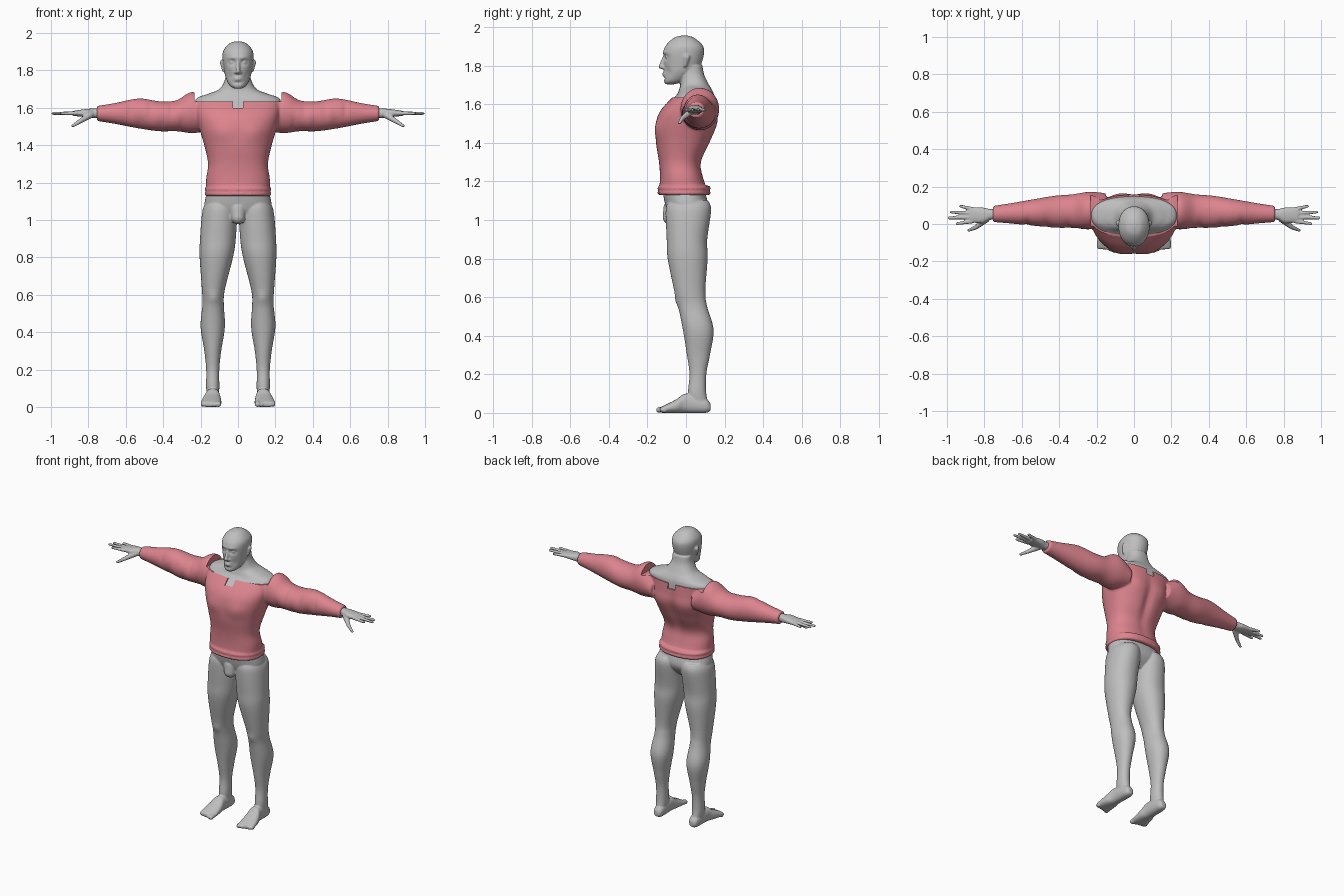
import bpy, bmesh, math
from mathutils import Vector

old_cube = bpy.data.objects.get("Cube")
if old_cube:
    bpy.data.objects.remove(old_cube, do_unlink=True)

BOTH = (1, -1)


def make_material(name, colour):
    material = bpy.data.materials.new(name)
    material.use_nodes = True
    material.diffuse_color = (*colour, 1)
    shader = next(n for n in material.node_tree.nodes if n.type == 'BSDF_PRINCIPLED')
    shader.inputs["Base Color"].default_value = (*colour, 1)
    return material


def smooth_rings(rings, steps):
    """Ease from ring to ring with a Hermite curve through all of them."""
    rings = [Vector(ring) for ring in rings]
    last = len(rings) - 1
    slopes = [(rings[min(i + 1, last)] - rings[max(i - 1, 0)]) / 2 for i in range(last + 1)]
    result = []
    for i in range(last):
        for step in range(steps):
            t = step / steps
            ease = t * t * (3 - 2 * t)
            result.append(rings[i].lerp(rings[i + 1], ease)
                          + slopes[i] * t * (1 - t) ** 2 - slopes[i + 1] * t * t * (1 - t))
    return result + [rings[last]]


def place(axis, along, a, b):
    return Vector({'x': (along, a, b), 'y': (a, along, b), 'z': (a, b, along)}[axis])


def sculpt(point, dents):
    """Push a point along y by soft dents, each mirrored across the middle."""
    shift = 0
    for centre, size, depth in dents:
        offset = (abs(point.x) - centre[0], point.y - centre[1], point.z - centre[2])
        shift += depth * math.exp(-sum((o / s) ** 2 for o, s in zip(offset, size)))
    return point + Vector((0, shift, 0))


def power(value, exponent):
    return math.copysign(abs(value) ** exponent, value)


def loft(bm, rings, axis='z', boxy=0.85, segments=64, steps=6, dents=(), sides=(1,)):
    """Skin over rings of (position, a_min, a_max, b_min, b_max)."""
    for side in sides:
        loops = []
        for along, a_min, a_max, b_min, b_max in smooth_rings(rings, steps):
            loop = []
            for k in range(segments):
                angle = math.tau * k / segments
                u, v = power(math.cos(angle), boxy), power(math.sin(angle), boxy)
                point = place(axis, along, (a_min + a_max + (a_max - a_min) * u) / 2,
                              (b_min + b_max + (b_max - b_min) * v) / 2)
                point = sculpt(point, dents)
                point.x *= side
                loop.append(bm.verts.new(point))
            loops.append(loop)
        for low, high in zip(loops, loops[1:]):
            for k in range(segments):
                bm.faces.new((low[k - 1], low[k], high[k], high[k - 1]))
        bm.faces.new(loops[0])
        bm.faces.new(loops[-1])


def symmetric(rings):
    """Expand (height, half_width, front, back) to a full ring."""
    return [(z, -width, width, front, back) for z, width, front, back in rings]


def capsule(bm, start, end, start_radius, end_radius, sides=BOTH):
    """Tapered rounded rod, made as the hull of two balls."""
    for side in sides:
        points = []
        for centre, radius in ((start, start_radius), (end, end_radius)):
            ball = bmesh.new()
            bmesh.ops.create_icosphere(ball, subdivisions=3, radius=radius)
            for vert in ball.verts:
                point = vert.co + Vector(centre)
                point.x *= side
                points.append(bm.verts.new(point))
            ball.free()
        hull = bmesh.ops.convex_hull(bm, input=points)
        spare = {item for item in hull["geom_interior"] + hull["geom_unused"]
                 if isinstance(item, bmesh.types.BMVert)}
        bmesh.ops.delete(bm, geom=list(spare), context='VERTS')


def make_object(name, bm):
    bmesh.ops.recalc_face_normals(bm, faces=bm.faces)
    mesh = bpy.data.meshes.new(name)
    bm.to_mesh(mesh)
    bm.free()
    obj = bpy.data.objects.new(name, mesh)
    bpy.context.collection.objects.link(obj)
    return obj


def fuse(obj, voxel, material, cutter=None):
    """Melt overlapping parts together, cut them, and keep the result."""
    remesh = obj.modifiers.new("fuse", 'REMESH')
    remesh.mode, remesh.voxel_size = 'VOXEL', voxel
    soften = obj.modifiers.new("soften", 'SMOOTH')
    soften.iterations = 3
    if cutter:
        cut = obj.modifiers.new("cut", 'BOOLEAN')
        cut.operation, cut.object, cut.solver = 'DIFFERENCE', cutter, 'EXACT'
    bpy.context.view_layer.update()
    depsgraph = bpy.context.evaluated_depsgraph_get()
    mesh = bpy.data.meshes.new_from_object(obj.evaluated_get(depsgraph))
    obj.modifiers.clear()
    obj.data = mesh
    mesh.materials.clear()
    mesh.materials.append(material)
    bpy.ops.object.select_all(action='DESELECT')
    bpy.context.view_layer.objects.active = obj
    obj.select_set(True)
    bpy.ops.object.shade_smooth_by_angle(angle=math.radians(50))


skin = make_material("grey skin", (.52, .52, .52))
cloth = make_material("pink cloth", (.72, .23, .27))

# Shirt torso with chest muscles and a spine groove
torso = [(1.13, .17, -.14, .12), (1.22, .17, -.135, .09), (1.3, .16, -.14, .08), (1.4, .18, -.155, .125),
         (1.5, .21, -.155, .16), (1.57, .225, -.13, .16), (1.645, .235, -.06, .155)]
muscles = [((.09, -.15, 1.47), (.06, .08, .05), -.01), ((0, .14, 1.4), (.03, .08, .15), .016 * -1),
           ((.1, .15, 1.5), (.06, .06, .07), .008)]
bm = bmesh.new()
loft(bm, symmetric(torso), segments=96, dents=muscles)

# Rolled hem
for height in (1.14, 1.165):
    loft(bm, symmetric([(height + rise, .17 + bulge, -.14 - bulge, .12 + bulge)
                        for rise, bulge in ((-.012, 0), (0, .008), (.012, 0))]))

# Sleeves: position, half depth, bottom, top, with cloth folds
sleeve = [(.15, .09, 1.48, 1.62), (.24, .1, 1.465, 1.685), (.33, .09, 1.475, 1.64), (.42, .086, 1.475, 1.635),
          (.53, .072, 1.49, 1.65), (.66, .054, 1.515, 1.625), (.755, .043, 1.53, 1.61)]
folds = [((.3 + .055 * i, 0, 1.5 + .1 * (i % 2)), (.012, .06, .06), .008) for i in range(6)]
middles = [.08 - .035 * x for x, *_ in sleeve]
loft(bm, [(x, y - depth, y + depth, low, high) for (x, depth, low, high), y in zip(sleeve, middles)],
     'x', boxy=1, dents=folds, sides=BOTH)
shirt = make_object("shirt", bm)

# Neck opening with a square notch front and back
bm = bmesh.new()
half = [(.028, 1.6), (.028, 1.635), (.232, 1.635), (.236, 1.8)]
outline = half + [(-x, z) for x, z in reversed(half)]
face = bm.faces.new([bm.verts.new((x, -1, z)) for x, z in outline])
new_geometry = bmesh.ops.extrude_face_region(bm, geom=[face])["geom"]
bmesh.ops.translate(bm, vec=(0, 2, 0),
                    verts=[item for item in new_geometry if isinstance(item, bmesh.types.BMVert)])
neck_cutter = make_object("neck_cutter", bm)
neck_cutter.hide_render = True
fuse(shirt, .007, cloth, neck_cutter)
bpy.data.objects.remove(neck_cutter, do_unlink=True)

# Shoulders just inside the shirt, rising into the neck
bm = bmesh.new()
inset = .009
shoulders = [(z, width - inset, front + inset, back - inset) for z, width, front, back in torso[3:]]
neck = [(1.675, .16, -.036, .135), (1.7, .1, -.03, .12), (1.75, .07, -.03, .095), (1.8, .065, -.03, .085)]
loft(bm, symmetric(shoulders + neck), dents=muscles)

# Head with eye sockets, brows, cheeks and the crease under the lips
skull = [(1.703, .02, -.105, -.06), (1.72, .045, -.114, -.01), (1.76, .065, -.114, .045), (1.8, .074, -.114, .076),
         (1.87, .083, -.117, .094), (1.91, .076, -.1, .083), (1.945, .044, -.06, .04), (1.956, .01, -.02, .005)]
face_dents = [((.033, -.115, 1.843), (.019, .05, .013), .017), ((.028, -.115, 1.868), (.025, .05, .008), -.006),
              ((.045, -.1, 1.765), (.018, .05, .025), .008), ((0, -.115, 1.755), (.022, .05, .012), -.01),
              ((0, -.115, 1.735), (.025, .05, .007), .006)]
loft(bm, symmetric(skull), boxy=.93, segments=96, steps=10, dents=face_dents)
capsule(bm, (0, -.11, 1.85), (0, -.13, 1.795), .008, .012, sides=(1,))  # nose
capsule(bm, (.012, -.118, 1.79), (0, -.122, 1.79), .009, .009)  # nostrils
capsule(bm, (.032, -.095, 1.843), (.034, -.094, 1.843), .012, .012)  # eyes
capsule(bm, (.076, -.005, 1.8), (.08, .004, 1.842), .009, .017)  # ears

# Pelvis
loft(bm, symmetric([(.985, .06, -.05, .06), (1.03, .16, -.088, .1), (1.08, .18, -.108, .115),
                    (1.17, .16, -.125, .09)]))
capsule(bm, (0, -.072, 1.06), (0, -.083, 1.015), .045, .038, sides=(1,))

# Legs: height, inner, outer, front, back
legs = [(1.1, .02, .165, -.09, .115), (1.05, .005, .19, -.105, .13), (.9, .012, .203, -.1, .11),
        (.8, .027, .205, -.095, .112), (.63, .07, .193, -.06, .1), (.55, .076, .19, -.04, .11),
        (.43, .07, .2, -.016, .143), (.3, .09, .18, .005, .124), (.2, .1, .17, .018, .105),
        (.1, .1, .17, .01, .105), (.025, .105, .16, .02, .122)]
kneecap = ((.13, -.05, .58), (.03, .05, .03), -.007)
loft(bm, legs, boxy=.93, dents=[kneecap], sides=BOTH)

# Feet and toes
feet = [(.128, .115, .15, .012, .045), (.1, .1, .165, 0, .075), (0, .097, .173, 0, .1),
        (-.05, .09, .19, 0, .07), (-.12, .09, .2, 0, .035), (-.135, .1, .185, .006, .026)]
loft(bm, feet, 'y', sides=BOTH)
for i in range(5):
    radius = .015 - .0015 * i
    x = .105 + .021 * i
    capsule(bm, (x, -.11, radius + .006), (x, -.14 + .007 * i, radius), radius, radius)

# Hands
palm = [(.72, .025, .08, 1.546, 1.597), (.77, .022, .08, 1.546, 1.596), (.81, .004, .088, 1.55, 1.594),
        (.88, .01, .09, 1.557, 1.584)]
loft(bm, palm, 'x', sides=BOTH)

# Fanned fingers and thumb
for i, reach in enumerate((.946, .99, .978, .927)):
    capsule(bm, (.865, .014 + .022 * i, 1.571), (reach, .002 + .031 * i, 1.57), .0115, .008)
knuckle = (.845, -.018, 1.528)
capsule(bm, (.79, .025, 1.562), knuckle, .018, .012)
capsule(bm, knuckle, (.884, -.034, 1.503), .012, .008)

body = make_object("body", bm)
fuse(body, .005, skin)
